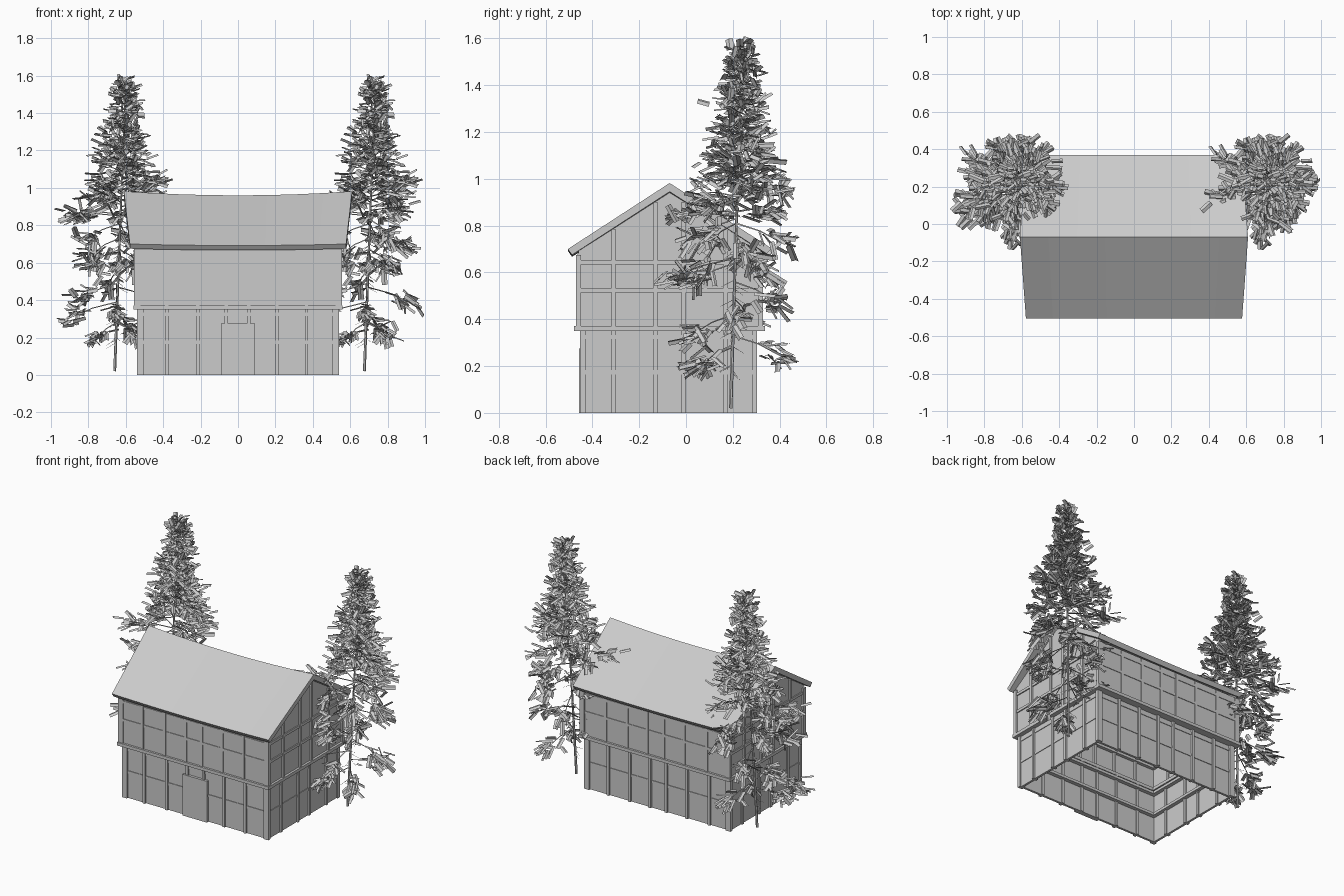
import bpy, bmesh, math, random
from mathutils import Vector

if "Cube" in bpy.data.objects:
    bpy.data.objects.remove(bpy.data.objects["Cube"])

random.seed(5)
YC = -0.07  # ridge line


def finish(name, bm, normals=True):
    if normals:
        bmesh.ops.recalc_face_normals(bm, faces=bm.faces[:])
    me = bpy.data.meshes.new(name)
    bm.to_mesh(me)
    bm.free()
    ob = bpy.data.objects.new(name, me)
    bpy.context.collection.objects.link(ob)
    return ob


def add_box(bm, x0, x1, y0, y1, z0, z1):
    vs = [bm.verts.new((x, y, z)) for x in (x0, x1) for y in (y0, y1) for z in (z0, z1)]
    for f in ((0, 1, 3, 2), (4, 6, 7, 5), (0, 4, 5, 1), (2, 3, 7, 6), (0, 2, 6, 4), (1, 5, 7, 3)):
        bm.faces.new([vs[i] for i in f])


def boxes(name, items):
    bm = bmesh.new()
    for b in items:
        add_box(bm, *b)
    return finish(name, bm)


def ring(hx, y0, y1, z0, z1, t):
    """Four boxes around a rectangle, t thick inward."""
    return [(-hx, hx, y0, y0 + t, z0, z1), (-hx, hx, y1 - t, y1, z0, z1),
            (-hx, -hx + t, y0 + t, y1 - t, z0, z1), (hx - t, hx, y0 + t, y1 - t, z0, z1)]


def under_roof(y):
    return 0.945 - 0.645 * abs(y - YC)


# Walls
boxes("lower_walls", ring(0.53, -0.44, 0.29, 0, 0.355, 0.015))
boxes("upper_long_walls", [(-0.545, 0.545, y, y + 0.015, 0.36, 0.68) for y in (-0.464, 0.309)])
for side, x in (("left", -0.545), ("right", 0.53)):
    bm = bmesh.new()
    prof = [(-0.46, 0.36), (0.32, 0.36), (0.32, under_roof(0.32)), (YC, 0.945), (-0.46, under_roof(-0.46))]
    face = bm.faces.new([bm.verts.new((x, y, z)) for y, z in prof])
    ext = bmesh.ops.extrude_face_region(bm, geom=[face])
    bmesh.ops.translate(bm, vec=(0.015, 0, 0), verts=[v for v in ext["geom"] if isinstance(v, bmesh.types.BMVert)])
    finish(side + "_gable_wall", bm)

# Timber posts
XS = [-0.38, -0.215, -0.062, 0.058, 0.208, 0.366]
YS = [-0.31, -0.13, -0.01, 0.17]
W = 0.009


def posts(name, hx, y0, y1, z0, z1, gable):
    items, d = [], 0.035
    for x in XS:
        for y, yy in ((y0, y0 + d), (y1 - d, y1)):
            items.append((x - W, x + W, y, yy, z0, z1))
    for xa, xb in ((-hx, -hx + d), (hx - d, hx)):
        for y in YS:
            items.append((xa, xb, y - W, y + W, z0, under_roof(y) - 0.005 if gable else z1))
        for ya, yb in ((y0, y0 + 0.022), (y1 - 0.022, y1)):
            items.append((xa, xb, ya, yb, z0, z1))
    boxes(name, items)


posts("lower_posts", 0.54, -0.452, 0.303, 0, 0.355, False)
posts("upper_posts", 0.556, -0.47, 0.33, 0.365, 0.675, True)

# Rails and the belt between the storeys
boxes("lower_rails", ring(0.534, -0.444, 0.294, 0.165, 0.183, 0.045)
      + ring(0.534, -0.444, 0.294, 0.315, 0.333, 0.045))
boxes("upper_rails", ring(0.552, -0.468, 0.328, 0.515, 0.533, 0.04)
      + ring(0.552, -0.468, 0.328, 0.635, 0.653, 0.04))
boxes("storey_belt", ring(0.56, -0.478, 0.338, 0.35, 0.371, 0.06))

# Door
boxes("door", [(-0.09, 0.09, -0.457, -0.435, 0, 0.275)])

# Sagging roof
bm = bmesh.new()
section = [(-0.505, 0.70), (YC, 0.982), (0.37, 0.70), (0.352, 0.675), (YC, 0.945), (-0.487, 0.675)]
rows = []
for i in range(9):
    t = -1 + i / 4
    row = []
    for k, (y, z) in enumerate(section):
        ridge = k in (1, 4)
        row.append(bm.verts.new((t * (0.61 if ridge else 0.578), y, z - (0.022 if ridge else 0.008) * (1 - t * t))))
    rows.append(row)
for a, b in zip(rows, rows[1:]):
    for k in range(6):
        bm.faces.new((a[k], a[(k + 1) % 6], b[(k + 1) % 6], b[k]))
for r in (rows[0], rows[-1]):
    bm.faces.new((r[0], r[1], r[4], r[5]))
    bm.faces.new((r[1], r[2], r[3], r[4]))
finish("roof", bm)


# Conifers
def tube(bm, pts, radii, n):
    prev = None
    for i, p in enumerate(pts):
        d = (pts[min(i + 1, len(pts) - 1)] - pts[max(i - 1, 0)]).normalized()
        u = d.orthogonal().normalized()
        v = d.cross(u)
        cur = [bm.verts.new(p + (u * math.cos(a) + v * math.sin(a)) * radii[i])
               for a in (math.tau * k / n for k in range(n))]
        if prev:
            for k in range(n):
                bm.faces.new((prev[k], prev[(k + 1) % n], cur[(k + 1) % n], cur[k]))
        prev = cur


def sprig(bm, p, d, length, width):
    """Folded needle card: two quads along a raised midrib, kept inside the tree's bounds."""
    d = d.normalized()
    s = d.cross(Vector((random.gauss(0, .5), random.gauss(0, .5), 1))).normalized()
    e = p + d * length
    if not (-0.318 < e.x < 0.322 and -0.33 < e.y < 0.31 and 0.11 < e.z < 1.61):
        return
    w = s * width / 2
    fold = s.cross(d) * width * 0.25
    a, b = bm.verts.new(p + fold), bm.verts.new(e + fold)
    for q in (-w, w):
        bm.faces.new((a, bm.verts.new(p + q), bm.verts.new(e + q), b))


def trunk_at(z):
    return Vector((0.06 * z / 1.6, 0.05 * z / 1.6, z))


wood, leaf = bmesh.new(), bmesh.new()
zs = [0.02, 0.4, 0.8, 1.2, 1.55]
tube(wood, [trunk_at(z) for z in zs], [0.008, 0.007, 0.006, 0.004, 0.002], 6)


def branch(root, tip, count, start, size):
    out = (tip - root).normalized()
    mid = (root + tip) / 2 + Vector((0, 0, 0.012))
    tube(wood, [root, mid, tip], [0.004, 0.003, 0.0015], 3)
    for k in range(count):
        p = root.lerp(tip, random.uniform(start, 1)) + Vector([random.gauss(0, .02) for _ in range(3)])
        d = out * 0.9 + Vector((random.gauss(0, .6), random.gauss(0, .6), random.gauss(0, .45)))
        sprig(leaf, p, d, size * random.uniform(0.6, 1.1), random.uniform(0.02, 0.034))


# Lower drooping limbs, needles bunched at their tips (x, y, z)
TIPS = [(.26, .02, .38), (.14, -.13, .20), (.24, .06, .67), (.19, -.09, .88), (.24, .02, 1.02),
        (-.25, -.14, .30), (-.19, .08, .40), (-.10, -.15, .19), (-.24, -.05, .85), (-.13, .10, .64),
        (.03, -.28, .57), (.0, -.17, .33), (.08, .22, .24), (-.04, .20, .47), (.06, .23, .72),
        (.02, -.22, .84), (-.22, .17, .86), (.15, .16, .58), (-.14, -.16, .58), (.15, -.17, .55),
        (-.16, -.10, .72), (.14, .18, .86), (-.05, .22, .95), (.14, -.16, .74)]
for t in TIPS:
    tip = Vector(t)
    branch(trunk_at(min(tip.z + 0.09, 1.0) if tip.z < 0.8 else tip.z), tip, 20, 0.55, 0.085)
# Dense upper crown, tapering to the point
for i in range(58):
    f = i / 57
    h = 0.90 + 0.64 * f
    ang = i * 2.39996 + random.uniform(-.4, .4)
    reach = (0.20 * (1 - f) ** 0.8 + 0.01) * random.uniform(0.6, 1.0)
    tip = trunk_at(h) + Vector((math.cos(ang) * reach, math.sin(ang) * reach, 0.015))
    branch(trunk_at(h), tip, 10, 0.3 * (1 - f), 0.085 - 0.035 * f)
# Bare twigs near the foot
for k in range(26):
    root = trunk_at(random.uniform(0.06, 0.7))
    ang = k * 2.4
    tube(wood, [root, root + Vector((math.cos(ang) * .06, math.sin(ang) * .06, -0.03))], [0.0015, 0.0006], 3)

for ob in (finish("right_tree_trunk", wood), finish("right_tree_foliage", leaf, False)):
    ob.location = (0.675, 0.19, 0)
    twin = ob.copy()  # left tree shares the mesh
    twin.name = ob.name.replace("right", "left")
    twin.location.x = -0.66
    bpy.context.collection.objects.link(twin)
